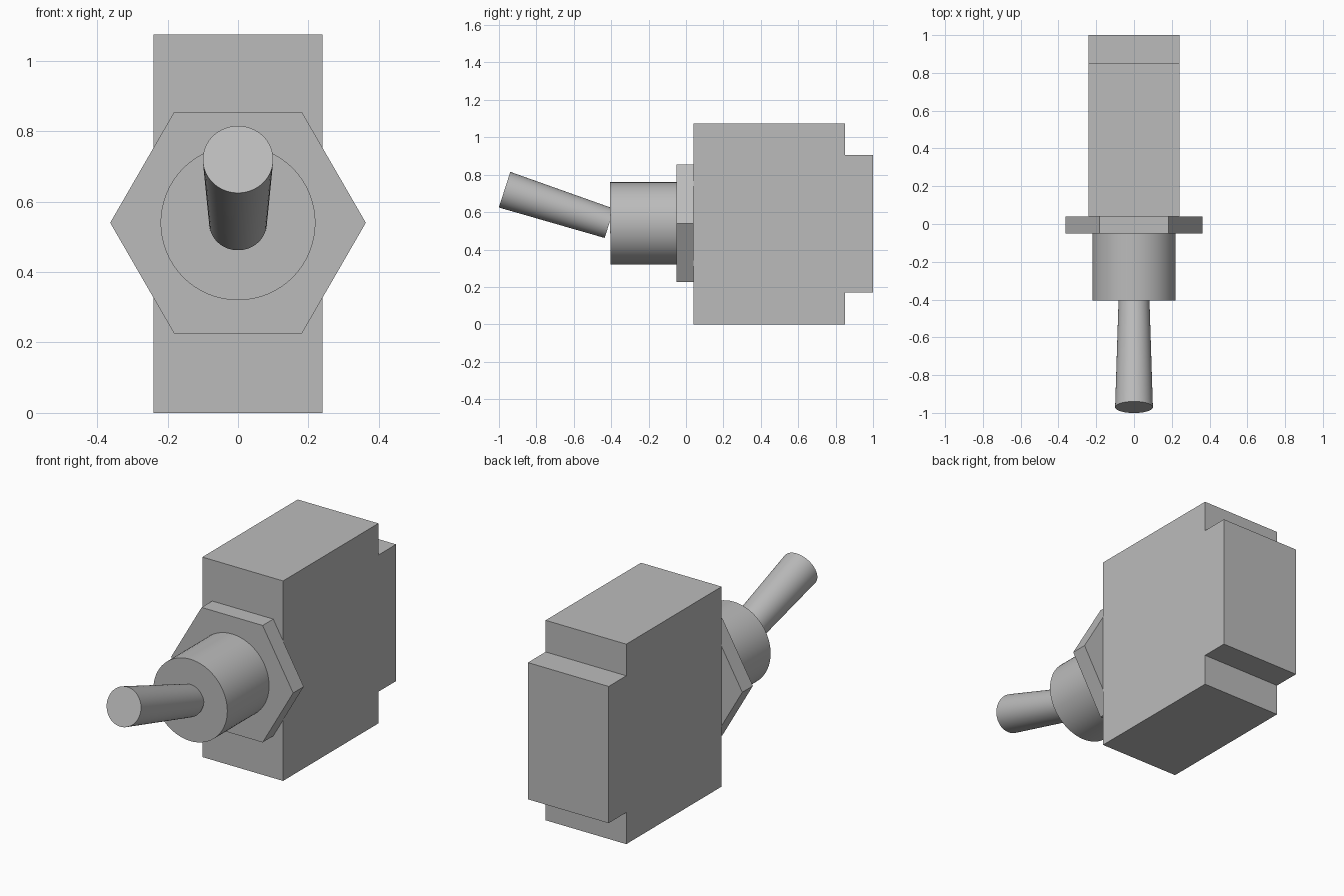
import bpy
import bmesh
import math
from mathutils import Vector

cube = bpy.data.objects.get("Cube")
if cube:
    bpy.data.objects.remove(cube, do_unlink=True)

# Single grey finish
grey = bpy.data.materials.new("plain_grey")
grey.use_nodes = True
colour = (0.5, 0.5, 0.5, 1)
grey.diffuse_color = colour
grey.node_tree.nodes["Principled BSDF"].inputs["Base Color"].default_value = colour

AXIS_Z = 0.54


def round_part(name, start, end, r_start, r_end, sides, smooth=True):
    """Solid cone, cylinder or prism running between two points."""
    a, b = Vector(start), Vector(end)
    bpy.ops.mesh.primitive_cone_add(
        vertices=sides, radius1=r_start, radius2=r_end, depth=(b - a).length,
        location=(a + b) / 2, rotation=(b - a).to_track_quat("Z", "Y").to_euler())
    part = bpy.context.object
    part.name = name
    part.data.materials.append(grey)
    if smooth:
        bpy.ops.object.shade_smooth_by_angle(angle=math.radians(30))
    return part


# Switch body: stepped side profile extruded across the width
half_width = 0.24
profile = [(0.04, 0), (0.85, 0), (0.85, 0.17), (1, 0.17),
           (1, 0.905), (0.85, 0.905), (0.85, 1.075), (0.04, 1.075)]
bm = bmesh.new()
side = bm.faces.new([bm.verts.new((-half_width, y, z)) for y, z in profile])
extruded = bmesh.ops.extrude_face_region(bm, geom=[side])["geom"]
bmesh.ops.translate(bm, vec=(2 * half_width, 0, 0),
                    verts=[v for v in extruded if isinstance(v, bmesh.types.BMVert)])
bmesh.ops.recalc_face_normals(bm, faces=bm.faces)
mesh = bpy.data.meshes.new("switch_body")
bm.to_mesh(mesh)
bm.free()
mesh.materials.append(grey)
bpy.context.collection.objects.link(bpy.data.objects.new("switch_body", mesh))

# Hexagonal nut with points to left and right
nut = round_part("hex_nut", (0, 0.04, AXIS_Z), (0, -0.05, AXIS_Z),
                 0.363, 0.363, 6, smooth=False)
nut.rotation_euler = (math.pi / 2, math.radians(30), 0)

# Round bushing
round_part("bushing", (0, -0.05, AXIS_Z), (0, -0.405, AXIS_Z), 0.22, 0.22, 64)

# Tilted lever, wider at the tip
round_part("lever", (0, -0.41, AXIS_Z), (0, -0.97, 0.72), 0.082, 0.1, 64)
